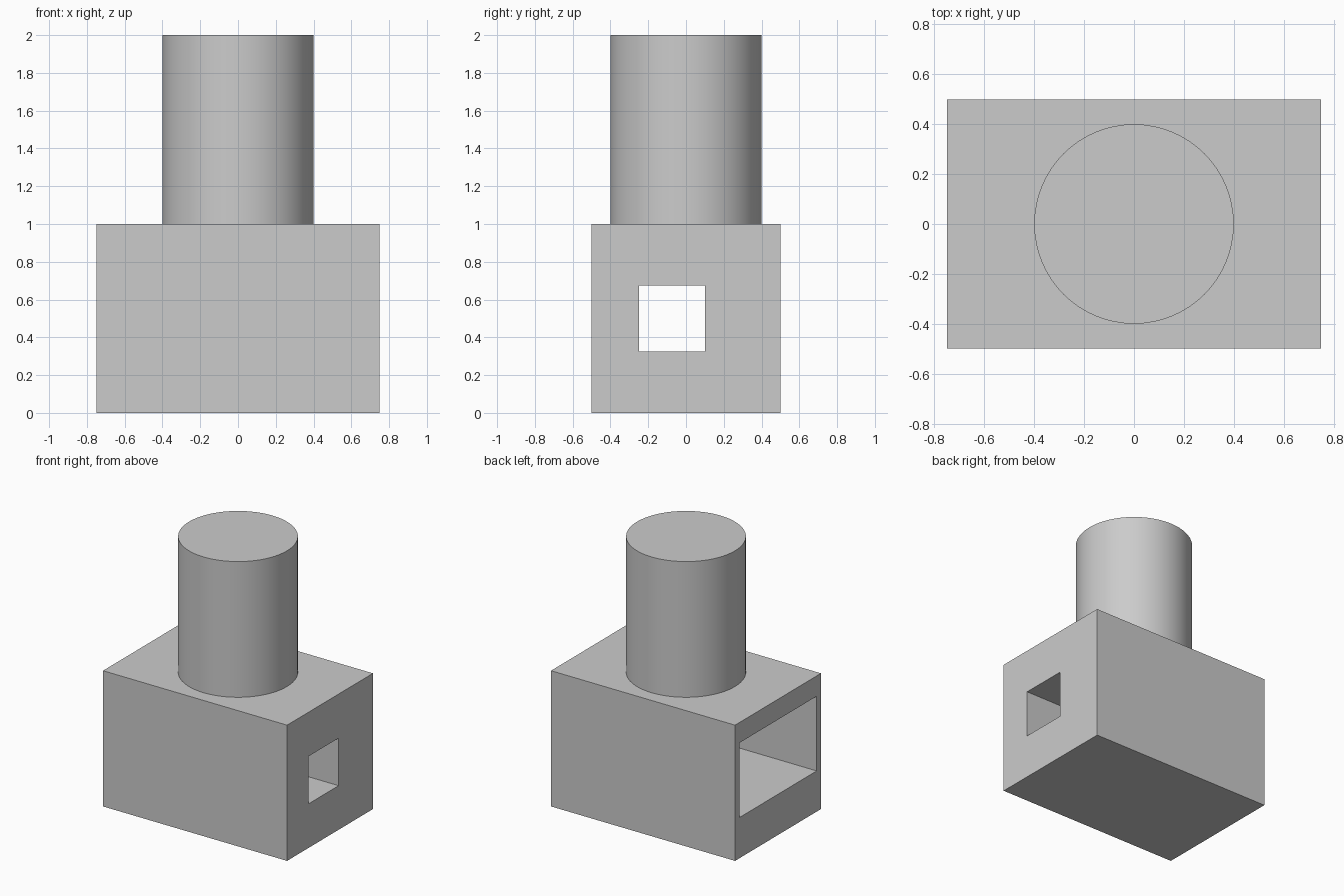
import bpy
import math

cube = bpy.data.objects.get("Cube")
if cube:
    bpy.data.objects.remove(cube, do_unlink=True)

# Single plain grey material
grey = bpy.data.materials.new("light_grey")
grey.use_nodes = True
colour = (0.6, 0.6, 0.6, 1)
grey.diffuse_color = colour
grey.node_tree.nodes["Principled BSDF"].inputs["Base Color"].default_value = colour


def box(name, low, high):
    """Axis-aligned box between two corners."""
    centre = [(a + b) / 2 for a, b in zip(low, high)]
    bpy.ops.mesh.primitive_cube_add(size=1, location=centre)
    obj = bpy.context.object
    obj.name = name
    obj.scale = [b - a for a, b in zip(low, high)]
    bpy.ops.object.transform_apply(location=False, rotation=False, scale=True)
    obj.data.materials.append(grey)
    return obj


# Base block
base = box("base_block", (-0.75, -0.5, 0), (0.75, 0.5, 1))

# Wide chamber open on one end, joined by a narrow tunnel to the other
cutters = [
    box("chamber_cutter", (-0.85, -0.45, 0.3), (0.15, 0.45, 0.85)),
    box("tunnel_cutter", (0.05, -0.25, 0.325), (0.85, 0.1, 0.675)),
]
for cutter in cutters:
    mod = base.modifiers.new(cutter.name, "BOOLEAN")
    mod.operation = "DIFFERENCE"
    mod.solver = "EXACT"
    mod.object = cutter
    cutter.display_type = "WIRE"
    cutter.hide_render = True
    cutter.hide_set(True)

# Solid round column on top
bpy.ops.mesh.primitive_cylinder_add(vertices=64, radius=0.4, depth=1, location=(0, 0, 1.5))
column = bpy.context.object
column.name = "round_column"
column.data.materials.append(grey)
bpy.ops.object.shade_smooth_by_angle(angle=math.radians(30))
